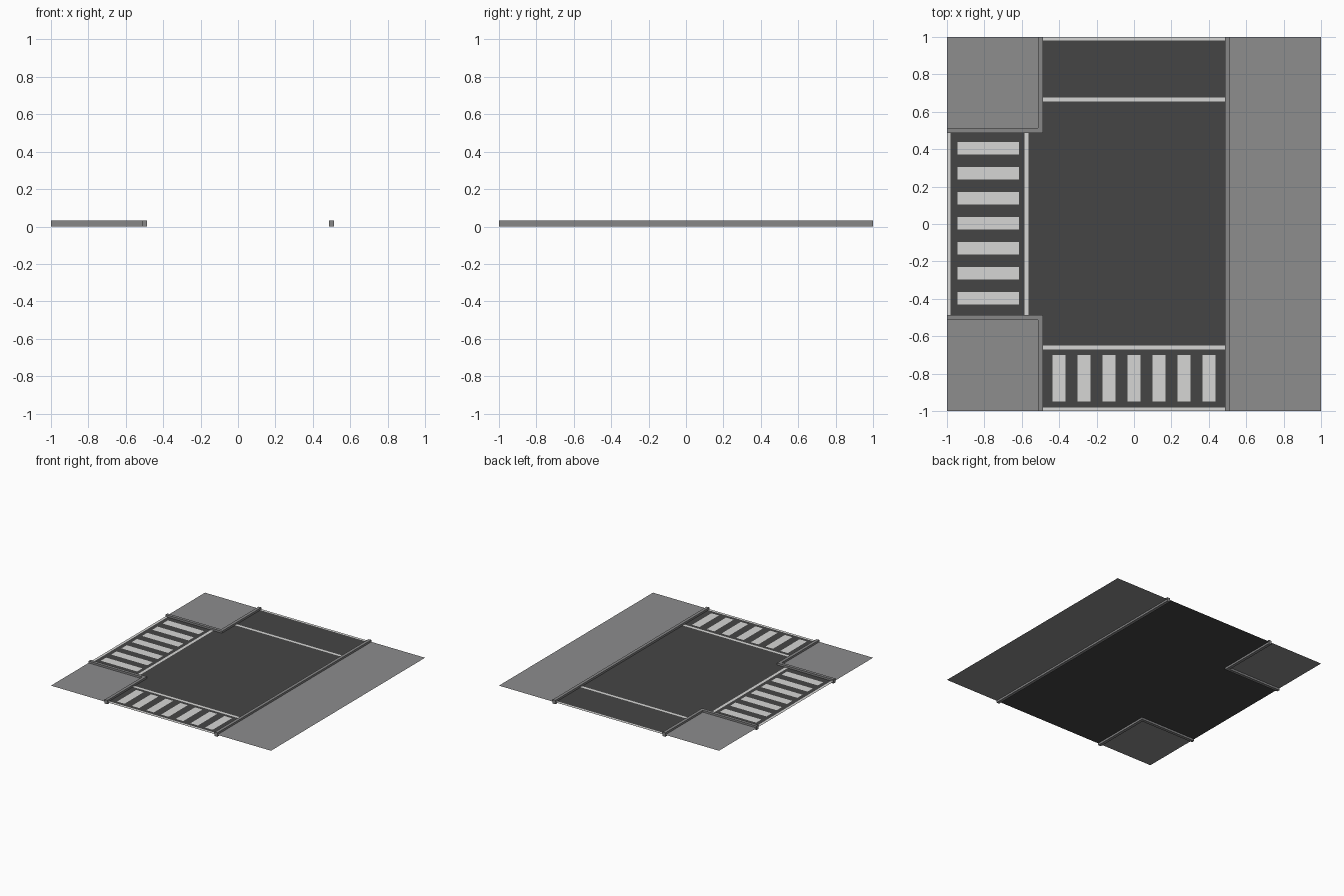
import bpy, bmesh

if "Cube" in bpy.data.objects:
    bpy.data.objects.remove(bpy.data.objects["Cube"])

KERB_H = 0.032          # full kerb height
DECK = 0.016            # level of road and pavement
PAINT = 0.0175          # level of road paint
INNER, OUTER = 0.487, 0.512   # road side and pavement side of the kerbs


def material(name, r, g, b):
    m = bpy.data.materials.new(name)
    m.diffuse_color = (r, g, b, 1)
    m.use_nodes = True
    m.node_tree.nodes["Principled BSDF"].inputs["Base Color"].default_value = m.diffuse_color
    return m


ASPHALT = material("asphalt", 0.060, 0.060, 0.060)
PAVING = material("paving_grey", 0.266, 0.266, 0.270)
KERB = material("kerb_grey", 0.242, 0.242, 0.245)
WHITE = material("road_paint", 0.67, 0.67, 0.66)


def slab(name, outlines, z, mat, height=0.0):
    """Flat outlines at height z, extruded upwards when height is given."""
    bm = bmesh.new()
    for pts in outlines:
        f = bm.faces.new([bm.verts.new((x, y, z)) for x, y in pts])
        f.normal_update()
        if f.normal.z < 0:
            f.normal_flip()
        if height:
            ext = bmesh.ops.extrude_face_region(bm, geom=[f], use_keep_orig=True)
            top = [v for v in ext["geom"] if isinstance(v, bmesh.types.BMVert)]
            bmesh.ops.translate(bm, verts=top, vec=(0, 0, height))
    if height:
        bmesh.ops.recalc_face_normals(bm, faces=bm.faces[:])
    me = bpy.data.meshes.new(name)
    bm.to_mesh(me)
    bm.free()
    me.materials.append(mat)
    ob = bpy.data.objects.new(name, me)
    bpy.context.collection.objects.link(ob)
    return ob


def rect(x0, x1, y0, y1):
    return [(x0, y0), (x1, y0), (x1, y1), (x0, y1)]


# T-shaped road surface
slab("road", [rect(-INNER, INNER, -1, 1), rect(-1, -INNER, -INNER, INNER)], DECK, ASPHALT)

# Straight pavement and kerb on the right
slab("side_pavement", [rect(OUTER, 1, -1, 1)], DECK, PAVING)
slab("side_kerb", [rect(INNER, OUTER, -1, 1)], 0, KERB, KERB_H)

# Corner pavements with L-shaped kerbs on the left
for label, s in (("front", -1), ("back", 1)):
    slab(label + "_corner_pavement", [rect(-1, -OUTER, s * OUTER, s)], DECK, PAVING)
    slab(label + "_corner_kerb",
         [[(-1, s * INNER), (-INNER, s * INNER), (-INNER, s),
           (-OUTER, s), (-OUTER, s * OUTER), (-1, s * OUTER)]],
         0, KERB, KERB_H)

# Stop and edge lines
slab("road_lines",
     [rect(-INNER, INNER, y0, y1) for y0, y1 in
      ((0.98, 1), (0.655, 0.677), (-0.672, -0.65), (-1, -0.98))]
     + [rect(x0, x1, -INNER, INNER) for x0, x1 in ((-1, -0.98), (-0.585, -0.563))],
     PAINT, WHITE)

# Zebra crossings, seven bars each
bars = [(i * 0.1335 - 0.034, i * 0.1335 + 0.034) for i in range(-3, 4)]
slab("front_crossing", [rect(a, b, -0.95, -0.70) for a, b in bars], PAINT, WHITE)
slab("left_crossing", [rect(-0.945, -0.615, a + 0.004, b + 0.004) for a, b in bars], PAINT, WHITE)
